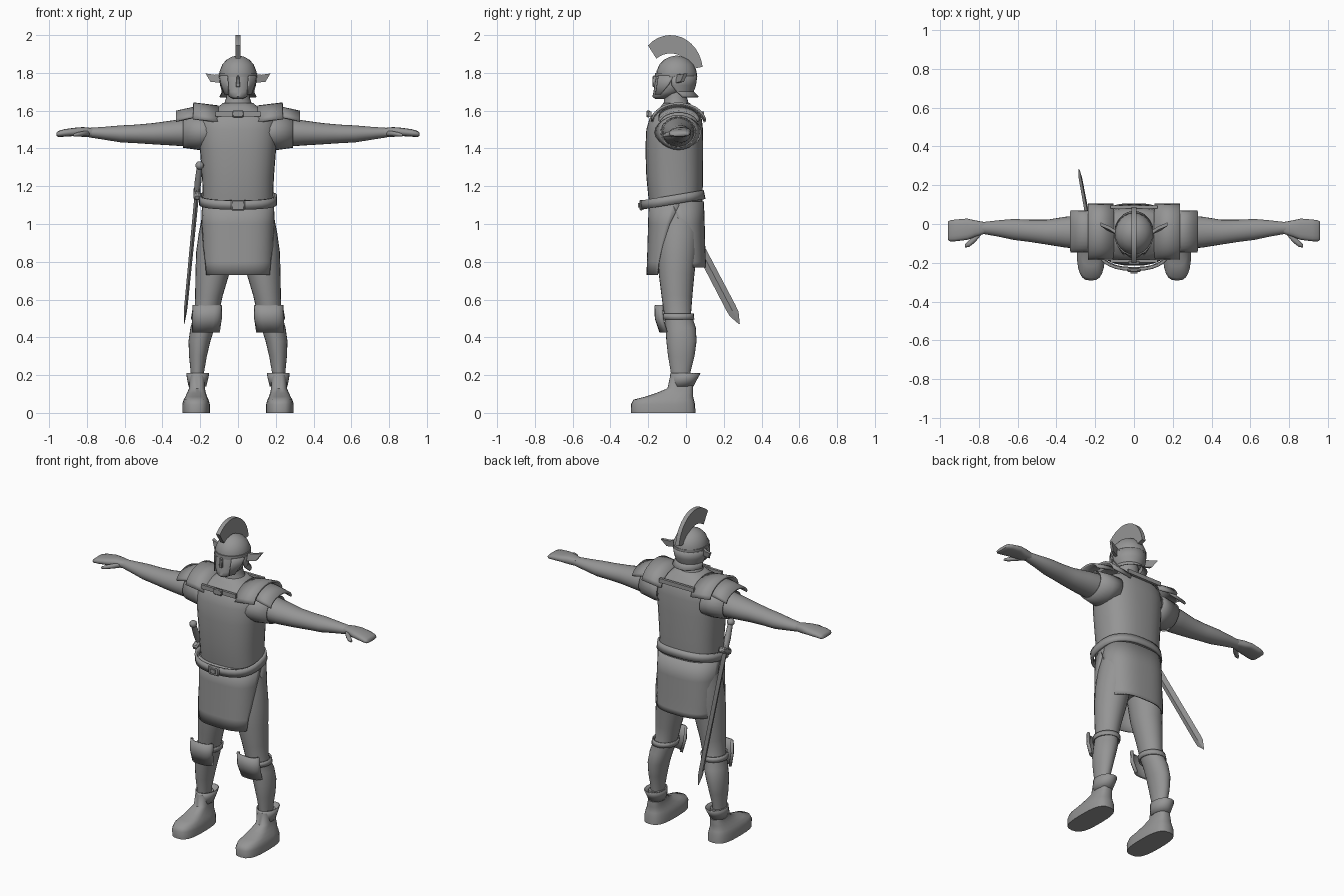
import bpy, bmesh, math
from mathutils import Vector

GREY = bpy.data.materials.new("plain grey")
GREY.diffuse_color = (0.3, 0.3, 0.3, 1)


def build(name, verts, faces, mirror=False, thick=0, bevel=0, angle=40):
    me = bpy.data.meshes.new(name)
    me.from_pydata([tuple(v) for v in verts], [], faces)
    bm = bmesh.new()
    bm.from_mesh(me)
    bmesh.ops.recalc_face_normals(bm, faces=bm.faces)
    bm.to_mesh(me)
    bm.free()
    me.materials.append(GREY)
    ob = bpy.data.objects.new(name, me)
    bpy.context.collection.objects.link(ob)
    bpy.ops.object.select_all(action='DESELECT')
    ob.select_set(True)
    bpy.context.view_layer.objects.active = ob
    bpy.ops.object.shade_smooth_by_angle(angle=math.radians(angle))
    if thick:
        m = ob.modifiers.new("thickness", 'SOLIDIFY')
        m.thickness, m.offset = thick, 0
    if bevel:
        m = ob.modifiers.new("bevel", 'BEVEL')
        m.width, m.segments = bevel, 1
    if mirror:
        ob.modifiers.new("mirror", 'MIRROR')
    return ob


def loft(name, rings, axis='z', n=24, p=1.0, arcs=None, cap=True, **kw):
    """Rings are (position, centre1, centre2, radius1, radius2) along an axis."""
    verts, faces = [], []
    m = n + 1 if arcs else n
    for i, (pos, c1, c2, r1, r2) in enumerate(rings):
        a0, a1 = arcs[i] if arcs else (0, 360)
        for k in range(m):
            a = math.radians(a0 + (a1 - a0) * k / n)
            c, s = math.cos(a), math.sin(a)
            u = c1 + r1 * math.copysign(abs(c) ** p, c)
            v = c2 + r2 * math.copysign(abs(s) ** p, s)
            verts.append((u, v, pos) if axis == 'z' else (pos, u, v))
    for i in range(len(rings) - 1):
        for k in range(n):
            j = (k + 1) % m
            faces.append((i * m + k, i * m + j, (i + 1) * m + j, (i + 1) * m + k))
    if cap and not arcs:
        faces.append(tuple(range(m)))
        faces.append(tuple(range((len(rings) - 1) * m, len(rings) * m)))
    return build(name, verts, faces, **kw)


def prism(name, outline, offset, **kw):
    """Extrude a closed outline by an offset vector."""
    n, off = len(outline), Vector(offset)
    pts = [Vector(q) for q in outline]
    faces = [tuple(range(n)), tuple(range(n, 2 * n))]
    faces += [(k, (k + 1) % n, n + (k + 1) % n, n + k) for k in range(n)]
    return build(name, pts + [q + off for q in pts], faces, **kw)


def box(name, c, s, **kw):
    x, y, z = (v / 2 for v in s)
    base = [(c[0] + i * x, c[1] - y, c[2] + j * z) for i, j in ((-1, -1), (1, -1), (1, 1), (-1, 1))]
    return prism(name, base, (0, s[1], 0), **kw)


# Torso, neck and head
loft("torso", [(0.86, 0, -.04, .15, .09), (1.0, 0, -.05, .18, .125), (1.12, 0, -.055, .186, .142),
               (1.25, 0, -.06, .19, .15), (1.4, 0, -.062, .202, .153), (1.5, 0, -.06, .208, .15),
               (1.56, 0, -.055, .2, .138), (1.595, 0, -.05, .155, .115), (1.62, 0, -.05, .105, .085),
               (1.64, 0, -.05, .08, .07)], n=32, p=.8, angle=60)
loft("neck", [(1.6, 0, -.05, .09, .08), (1.64, 0, -.052, .072, .066), (1.67, 0, -.055, .062, .06),
              (1.74, 0, -.055, .06, .06)])
loft("head", [(1.663, 0, -.135, .025, .03), (1.675, 0, -.12, .05, .058), (1.7, 0, -.09, .075, .082),
              (1.74, 0, -.062, .086, .105), (1.78, 0, -.055, .088, .104), (1.83, 0, -.05, .08, .09)], angle=60)
prism("nose", [(-.012, -.15, 1.725), (.012, -.15, 1.725), (.006, -.15, 1.785), (-.006, -.15, 1.785),
               (-.006, -.165, 1.785)][:4], (0, -.027, 0), bevel=.004)

# Pointed ears
prism("ear", [(.08, -.06, 1.745), (.115, -.045, 1.75), (.145, -.03, 1.752), (.172, -.01, 1.797),
              (.125, -.03, 1.79), (.08, -.06, 1.795)], (0, .018, 0), mirror=True)

# Helmet with brow band, neck guard, cheek guards and crest
loft("helmet_dome", [(1.78, 0, -.05, .098, .108), (1.81, 0, -.05, .097, .106), (1.845, 0, -.05, .083, .09),
                     (1.87, 0, -.05, .06, .065), (1.885, 0, -.05, .033, .035), (1.891, 0, -.05, .008, .008)], angle=60)
loft("brow_band", [(1.777, 0, -.052, .101, .111), (1.8, 0, -.052, .102, .111)])
loft("neck_guard", [(1.785, 0, -.05, .098, .107), (1.735, 0, -.05, .092, .1), (1.7, 0, -.05, .083, .088),
                    (1.672, 0, -.05, .1, .115)], arcs=[(-15, 195), (-15, 195), (0, 180), (15, 165)], thick=.006)
loft("cheek_guard", [(1.785, 0, -.055, .097, .11), (1.74, 0, -.06, .092, .112), (1.685, 0, -.09, .08, .09)],
     n=8, arcs=[(-55, -5), (-55, -15), (-52, -30)], thick=.006, mirror=True)
fan = []
for r, lo, hi in ((.195, 134, 8), (.098, 8, 134)):
    for k in range(13):
        a = math.radians(lo + (hi - lo) * k / 12)
        fan.append((-.013, -.082 + r * 1.0 * math.cos(a) * (.88 if r > .1 else 1.1),
                    1.805 + r * math.sin(a)))
prism("crest", fan, (.026, 0, 0))

# Arms, hands and short sleeves
loft("arm", [(.17, -.04, 1.49, .085, .075), (.27, -.042, 1.485, .085, .075), (.35, -.042, 1.482, .08, .066),
             (.45, -.042, 1.478, .064, .056), (.54, -.035, 1.477, .057, .049), (.62, -.028, 1.477, .054, .045),
             (.7, -.023, 1.48, .042, .035), (.79, -.02, 1.484, .029, .025)], axis='x', cap=True, mirror=True, angle=60)
loft("hand", [(.77, -.02, 1.484, .03, .024), (.82, -.024, 1.487, .043, .026), (.86, -.027, 1.488, .055, .022),
              (.92, -.033, 1.482, .056, .02), (.95, -.035, 1.477, .054, .016), (.96, -.035, 1.475, .045, .009)],
     axis='x', n=16, p=.75, mirror=True, angle=60)
loft("thumb", [(.78, -.035, 1.48, .012, .014), (.82, -.075, 1.478, .02, .014), (.85, -.1, 1.474, .018, .012),
               (.872, -.113, 1.47, .009, .007)], axis='x', n=10, mirror=True, angle=60)
loft("sleeve", [(.15, -.045, 1.485, .125, .085), (.21, -.04, 1.485, .106, .09), (.292, -.04, 1.487, .093, .08)],
     axis='x', cap=False, thick=.006, mirror=True)


# Layered shoulder plates
def shoulder(name, cols, cy, half, drop):
    verts, faces, n = [], [], 12
    for x, top in cols:
        for k in range(n + 1):
            t = math.radians(-80 + 160 * k / n)
            verts.append((x, cy + half * math.sin(t), top - drop * (1 - math.cos(t))))
    for k in range(n):
        faces.append((k, k + 1, n + 2 + k, n + 1 + k))
    build(name, verts, faces, thick=.012, mirror=True)


shoulder("inner_shoulder_plate", [(.105, 1.622), (.237, 1.638)], -.04, .142, .1)
shoulder("outer_shoulder_plate", [(.2, 1.622), (.328, 1.594)], -.038, .105, .062)

# Straps joining the shoulder plates
for side, y in (("front", -.19), ("back", .088)):
    box(side + "_chest_strap", (0, y, 1.583), (.24, .016, .026))
box("chest_buckle", (0, -.2, 1.583), (.058, .018, .036), bevel=.004)

# Tunic skirt panels, split at the hips
tiers = [(1.12, .187, .143), (1.0, .19, .147), (.88, .191, .15), (.8, .19, .153), (.73, .188, .155)]
loft("front_skirt_panel", [(z, 0, -.05, rx, ry) for z, rx, ry in tiers], p=.72,
     arcs=[(-185, 5), (-172, -8), (-158, -22), (-150, -30), (-147, -33)], thick=.008)
loft("back_skirt_panel", [(max(z, .77), 0, -.052, rx, ry) for z, rx, ry in tiers], p=.72,
     arcs=[(-5, 185), (4, 176), (14, 166), (20, 160), (22, 158)], thick=.008)

# Tilted belt
belt = loft("belt", [(-.024, 0, 0, .2, .165), (.024, 0, 0, .2, .163)], n=32, p=.8, cap=False, thick=.014)
belt.location, belt.rotation_euler = (0, -.07, 1.128), (math.radians(9.5), 0, 0)
box("belt_buckle", (0, -.237, 1.1), (.072, .02, .056), bevel=.006)
box("buckle_tongue", (0, -.25, 1.1), (.034, .008, .024))

# Legs
loft("leg", [(1.06, .095, -.035, .092, .1), (.95, .108, -.04, .1, .108), (.85, .122, -.045, .1, .105),
             (.74, .135, -.05, .09, .095), (.62, .154, -.048, .073, .082), (.53, .165, -.045, .064, .072),
             (.45, .188, -.028, .064, .08), (.38, .204, -.024, .058, .08), (.3, .212, -.025, .047, .07),
             (.22, .215, -.028, .036, .053), (.14, .215, -.028, .036, .05)], mirror=True, angle=60)

# Knee plates and straps
loft("knee_strap", [(.495, .173, -.04, .073, .08), (.525, .168, -.043, .073, .08)], cap=False, thick=.008, mirror=True)
loft("knee_plate", [(.57, .162, -.06, .077, .1), (.5, .165, -.06, .078, .097), (.428, .17, -.045, .072, .088)],
     n=8, p=.6, arcs=[(-152, -28)] * 3, thick=.016, mirror=True)

# Boots with flared cuffs
loft("boot", [(0, .222, -.12, .073, .17), (.045, .222, -.122, .073, .17), (.07, .222, -.118, .066, .16),
              (.085, .221, -.09, .058, .128), (.105, .22, -.06, .05, .098), (.13, .217, -.03, .042, .068),
              (.2, .215, -.025, .041, .058)], p=.7, mirror=True, angle=55)
loft("boot_cuff", [(.14, .215, -.022, .044, .058), (.175, .214, -.014, .052, .068), (.21, .213, -.003, .058, .077)],
     cap=False, thick=.006, mirror=True)

# Sword hanging at the hip, drawn upright from the guard then tilted
tip, top = Vector((-.285, .283, .47)), Vector((-.203, -.157, 1.31))
turn = (top - tip).to_track_quat('Z', 'X')
length = (top - tip).length
parts = [loft("sword_blade", [(0, 0, 0, .001, .002), (.06, 0, 0, .007, .026), (.1, 0, 0, .009, .028),
                              (.78, 0, 0, .012, .026)], n=4, angle=20),
         box("sword_guard", (0, 0, .785), (.035, .1, .035), bevel=.008),
         loft("sword_grip", [(.79, 0, 0, .014, .018), (.86, 0, 0, .018, .02), (length, 0, 0, .014, .014)], n=10),
         loft("sword_pommel", [(length + .022 * math.sin(math.radians(a)), 0, 0,
                                .023 * math.cos(math.radians(a)), .023 * math.cos(math.radians(a)))
                               for a in range(-80, 81, 32)], n=12, angle=60)]
flat = (turn.inverted() @ Vector((1, 0, 0)))
spin = math.atan2(flat.y, flat.x)
for ob in parts:
    ob.rotation_mode = 'QUATERNION'
    ob.rotation_quaternion = turn @ Vector((1, 0, 0)).rotation_difference(Vector((math.cos(spin), math.sin(spin), 0)))
    ob.location = tip
